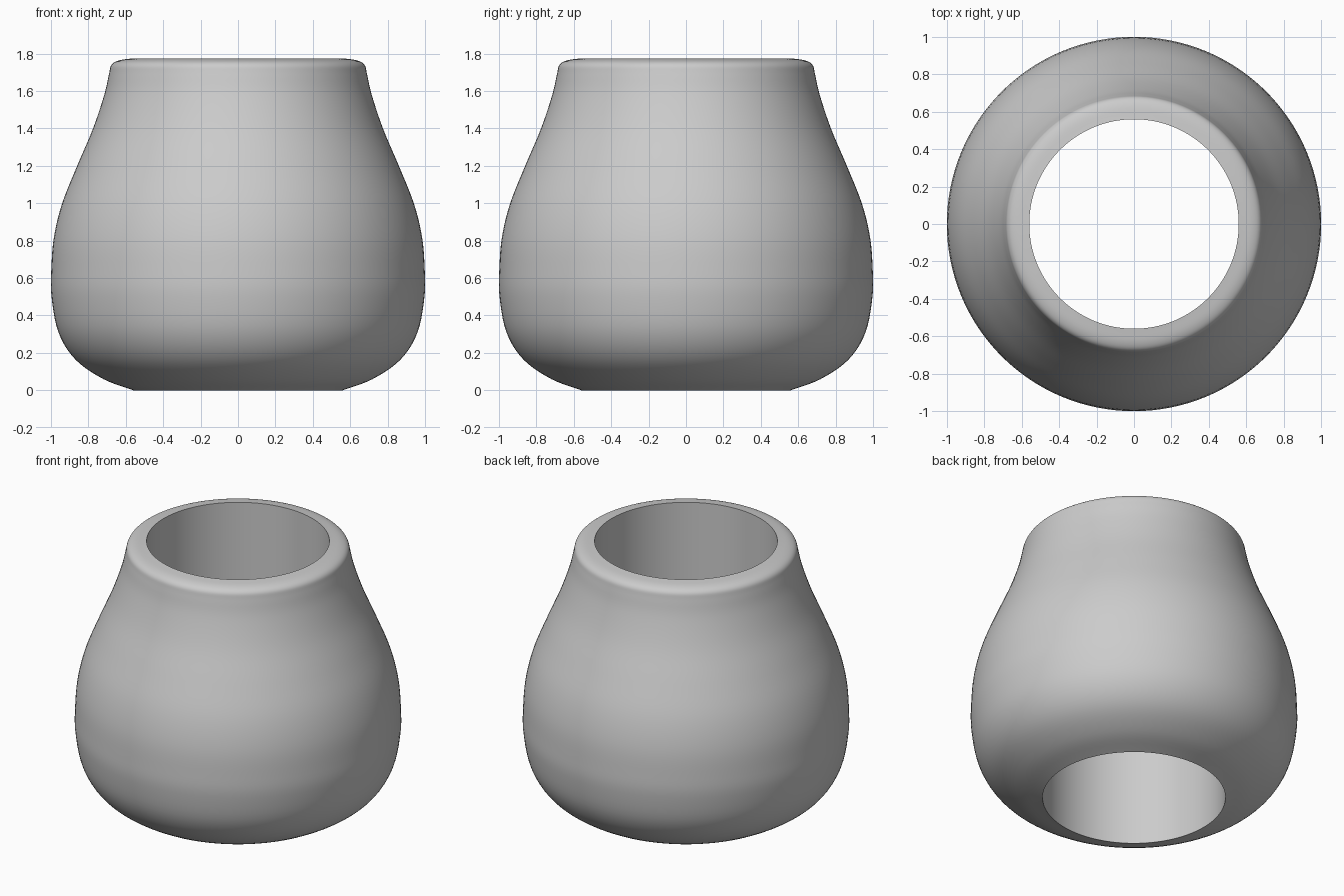
import bpy
import bmesh
import math
from mathutils import Vector

SEGMENTS = 128
STEPS = 5
HOLE_RADIUS = 0.56
HEIGHT = 1.775

cube = bpy.data.objects.get("Cube")
if cube:
    bpy.data.objects.remove(cube, do_unlink=True)


def make_material(name, colour):
    mat = bpy.data.materials.new(name)
    mat.use_nodes = True
    mat.diffuse_color = colour
    mat.node_tree.nodes["Principled BSDF"].inputs["Base Color"].default_value = colour
    return mat


def smooth_path(points, steps):
    """Catmull-Rom curve through the given (radius, height) points."""
    pts = [Vector(p) for p in points]
    pts = [2 * pts[0] - pts[1]] + pts + [2 * pts[-1] - pts[-2]]
    path = []
    for a, b, c, d in zip(pts, pts[1:], pts[2:], pts[3:]):
        for i in range(steps):
            t = i / steps
            path.append(0.5 * (2 * b + (c - a) * t
                               + (2 * a - 5 * b + 4 * c - d) * t ** 2
                               + (3 * b - a - 3 * c + d) * t ** 3))
    return path + [pts[-2]]


def lathe(name, profile, mat):
    """Spin a closed (radius, height) profile around the z axis."""
    bm = bmesh.new()
    rings = []
    for s in range(SEGMENTS):
        angle = 2 * math.pi * s / SEGMENTS
        rings.append([bm.verts.new((r * math.cos(angle), r * math.sin(angle), z))
                      for r, z in profile])
    count = len(profile)
    for s in range(SEGMENTS):
        here, after = rings[s], rings[(s + 1) % SEGMENTS]
        for i in range(count):
            j = (i + 1) % count
            bm.faces.new((here[i], after[i], after[j], here[j]))
    bmesh.ops.recalc_face_normals(bm, faces=bm.faces)
    mesh = bpy.data.meshes.new(name)
    bm.to_mesh(mesh)
    bm.free()
    mesh.materials.append(mat)
    obj = bpy.data.objects.new(name, mesh)
    bpy.context.collection.objects.link(obj)
    bpy.ops.object.select_all(action="DESELECT")
    obj.select_set(True)
    bpy.context.view_layer.objects.active = obj
    bpy.ops.object.shade_smooth_by_angle(angle=math.radians(40))
    return obj


# Outer wall from the bottom opening to the rounded rim;
# closing the profile forms the straight bore
outer_wall = smooth_path([
    (HOLE_RADIUS, 0), (0.72, 0.06), (0.87, 0.165), (0.96, 0.31),
    (0.997, 0.5), (0.998, 0.65), (0.984, 0.82), (0.94, 1.0),
    (0.86, 1.2), (0.775, 1.4), (0.715, 1.58), (0.69, 1.69),
    (0.676, 1.74), (0.635, 1.764), (HOLE_RADIUS, HEIGHT),
], STEPS)

grey = make_material("plain grey", (0.6, 0.6, 0.6, 1))
lathe("hollow_knob_body", outer_wall, grey)
